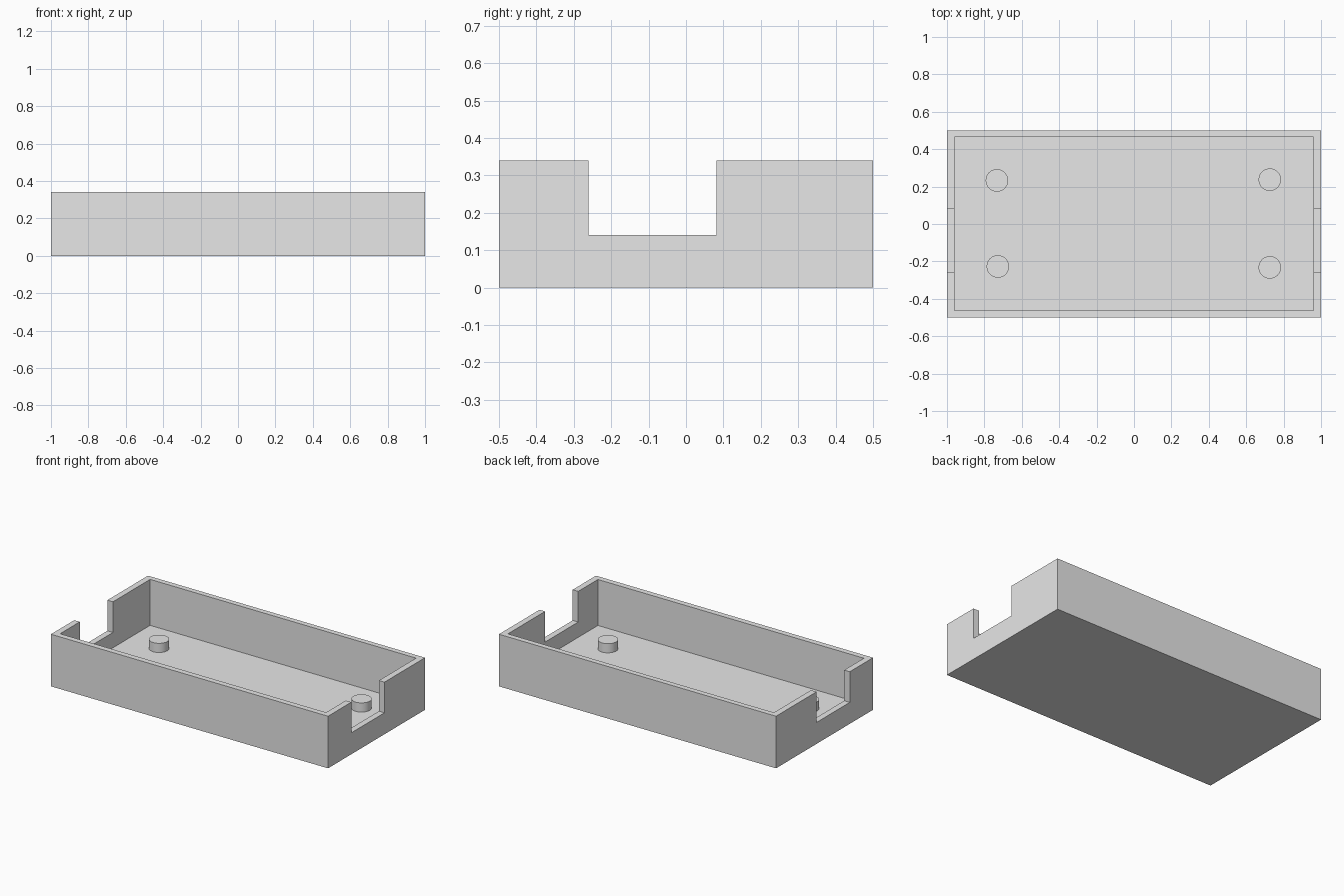
import bpy

if "Cube" in bpy.data.objects:
    bpy.data.objects.remove(bpy.data.objects["Cube"], do_unlink=True)

HEIGHT = 0.34
FLOOR = 0.04

grey = bpy.data.materials.new("plain_grey")
grey.use_nodes = True
grey.diffuse_color = (0.8, 0.8, 0.8, 1)
grey.node_tree.nodes["Principled BSDF"].inputs["Base Color"].default_value = (0.8, 0.8, 0.8, 1)


def box(name, low, high):
    """Box spanning two opposite corners."""
    centre = [(a + b) / 2 for a, b in zip(low, high)]
    bpy.ops.mesh.primitive_cube_add(size=1, location=centre)
    obj = bpy.context.object
    obj.name = name
    obj.scale = [b - a for a, b in zip(low, high)]
    bpy.ops.object.transform_apply(location=False, rotation=False, scale=True)
    obj.data.materials.append(grey)
    return obj


def cut(target, cutter):
    """Subtract the cutter from the target and discard it."""
    cutter.hide_render = True
    mod = target.modifiers.new("cut", 'BOOLEAN')
    mod.operation = 'DIFFERENCE'
    mod.solver = 'EXACT'
    mod.object = cutter
    bpy.context.view_layer.objects.active = target
    bpy.ops.object.modifier_apply(modifier=mod.name)
    bpy.data.objects.remove(cutter, do_unlink=True)


# Open tray: solid block, hollowed, with a notch through both end walls
tray = box("tray", (-1, -0.5, 0), (1, 0.5, HEIGHT))
cut(tray, box("recess_cutter", (-0.96, -0.463, FLOOR), (0.96, 0.465, HEIGHT + 0.1)))
cut(tray, box("notch_cutter", (-1.1, -0.26, 0.14), (1.1, 0.082, HEIGHT + 0.2)))

# Four round mounting posts, sunk slightly into the floor
posts = {
    "post_back_right": (-0.733, 0.233),
    "post_front_right": (-0.728, -0.227),
    "post_back_left": (0.726, 0.237),
    "post_front_left": (0.726, -0.232),
}
POST_TOP = 0.1
POST_BASE = FLOOR - 0.01
for name, (x, y) in posts.items():
    bpy.ops.mesh.primitive_cylinder_add(
        vertices=48, radius=0.06, depth=POST_TOP - POST_BASE,
        location=(x, y, (POST_TOP + POST_BASE) / 2))
    post = bpy.context.object
    post.name = name
    post.data.materials.append(grey)
    bpy.ops.object.shade_smooth_by_angle()
